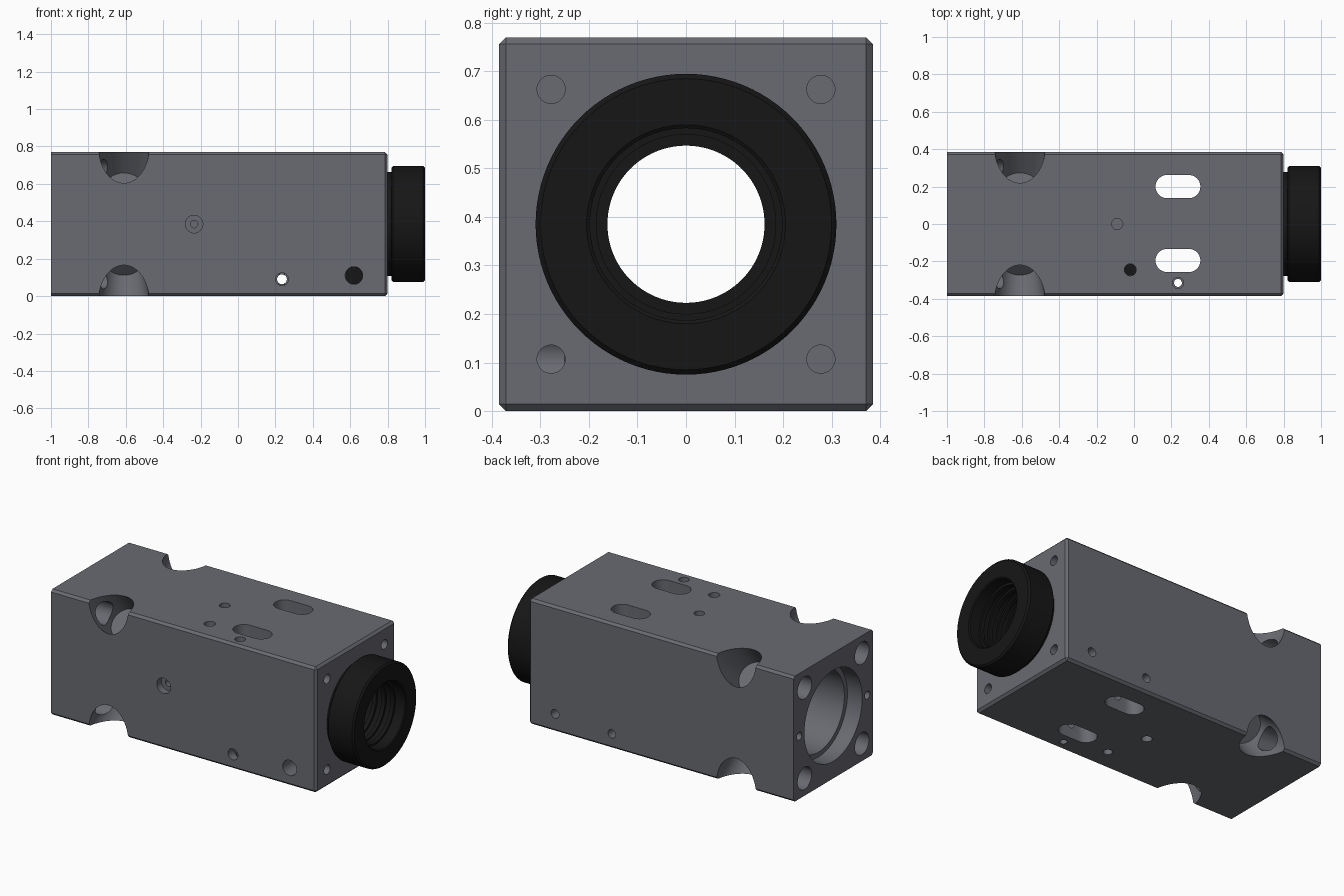
import bpy, bmesh, math
from mathutils import Vector

if "Cube" in bpy.data.objects:
    bpy.data.objects.remove(bpy.data.objects["Cube"])

H = 0.385           # half width of the square body
ZC = H              # height of the bore axis


def add_mesh(name, bm):
    bmesh.ops.recalc_face_normals(bm, faces=bm.faces[:])
    me = bpy.data.meshes.new(name)
    bm.to_mesh(me)
    bm.free()
    ob = bpy.data.objects.new(name, me)
    bpy.context.collection.objects.link(ob)
    return ob


def rod(name, p0, p1, r0, r1=None, seg=40):
    """Cylinder or cone between two points."""
    p0, p1 = Vector(p0), Vector(p1)
    d = p1 - p0
    bm = bmesh.new()
    bmesh.ops.create_cone(bm, cap_ends=True, segments=seg, radius1=r0,
                          radius2=r0 if r1 is None else r1, depth=d.length)
    rot = d.to_track_quat('Z', 'Y').to_matrix().to_4x4()
    bmesh.ops.transform(bm, matrix=rot, verts=bm.verts)
    bmesh.ops.translate(bm, vec=(p0 + p1) / 2, verts=bm.verts)
    return add_mesh(name, bm)


def lathe(name, profile, seg=96):
    """Spin a closed (x, radius) profile about the bore axis."""
    bm = bmesh.new()
    rings = []
    for i in range(seg):
        a = 2 * math.pi * i / seg
        rings.append([bm.verts.new((x, r * math.cos(a), ZC + r * math.sin(a))) for x, r in profile])
    n = len(profile)
    for i in range(seg):
        a, b = rings[i], rings[(i + 1) % seg]
        for j in range(n):
            k = (j + 1) % n
            bm.faces.new((a[j], a[k], b[k], b[j]))
    return add_mesh(name, bm)


def slot(name, cx, cy, half_len, r):
    """Stadium-shaped vertical cutter through the whole body."""
    bm = bmesh.new()
    pts = []
    for side in (0, 1):
        for i in range(17):
            a = -math.pi / 2 + math.pi * (side + i / 16)
            off = (half_len - r) * (1 if side == 0 else -1)
            pts.append(bm.verts.new((cx + off + r * math.cos(a), cy + r * math.sin(a), -0.1)))
    f = bm.faces.new(pts)
    ext = bmesh.ops.extrude_face_region(bm, geom=[f])
    bmesh.ops.translate(bm, vec=(0, 0, 1), verts=[v for v in ext['geom'] if isinstance(v, bmesh.types.BMVert)])
    return add_mesh(name, bm)


def cut(target, cutter):
    m = target.modifiers.new('cut', 'BOOLEAN')
    m.operation, m.solver, m.object = 'DIFFERENCE', 'EXACT', cutter
    bpy.context.view_layer.objects.active = target
    bpy.ops.object.modifier_apply(modifier=m.name)
    bpy.data.objects.remove(cutter)


def smooth(ob):
    bpy.ops.object.select_all(action='DESELECT')
    ob.select_set(True)
    bpy.context.view_layer.objects.active = ob
    bpy.ops.object.shade_smooth_by_angle(angle=math.radians(30))


# Materials
def material(name, c):
    m = bpy.data.materials.new(name)
    m.diffuse_color = (*c, 1)
    m.use_nodes = True
    m.node_tree.nodes["Principled BSDF"].inputs["Base Color"].default_value = m.diffuse_color
    return m


grey = material('anodised_grey', (0.14, 0.145, 0.165))
black = material('black', (0.008, 0.008, 0.008))

# Square body, chamfered everywhere except round the left end
bm = bmesh.new()
bmesh.ops.create_cube(bm, size=1)
for v in bm.verts:
    v.co = (-0.1 + v.co.x * 1.8, v.co.y * 2 * H, ZC + v.co.z * 2 * H)
edges = [e for e in bm.edges if any(v.co.x > 0 for v in e.verts)]
bmesh.ops.bevel(bm, geom=edges, offset=0.014, segments=1, affect='EDGES')
body = add_mesh('body', bm)

# Stepped main bore
for x0, x1, r in ((-1.1, -0.9, 0.28), (-0.95, 0.7, 0.25), (0.58, 0.9, 0.28)):
    cut(body, rod('bore_cutter', (x0, 0, ZC), (x1, 0, ZC), r, seg=96))

# Four corners: tapered diagonal pocket, left bolt bore, right screw hole
for sy in (-1, 1):
    for sz in (-1, 1):
        diag = Vector((0, sy, sz)).normalized()
        corner = Vector((-0.61, sy * H, ZC + sz * H))
        cut(body, rod('pocket_cutter', corner - diag * 0.255, corner + diag * 0.2,
                      0.097, 0.163, seg=64))
        y, z = sy * 0.278, ZC + sz * 0.278
        cut(body, rod('bolt_cutter', (-1.1, y, z), (-0.61, y, z), 0.068))
        cut(body, rod('screw_cutter', (0.65, y, z), (0.9, y, z), 0.029))
    # Small pin holes in the left end
    cut(body, rod('pin_cutter', (-1.1, sy * 0.33, ZC), (-0.85, sy * 0.33, ZC), 0.024))

# Two through slots
for cy in (0.2, -0.195):
    cut(body, slot('slot_cutter', 0.235, cy, 0.12, 0.062))

# Holes in the front, back, top and bottom: start, end, radius
holes = [
    ((-0.235, -0.5, ZC), (-0.235, -0.34, ZC), 0.047),
    ((-0.235, -0.4, ZC), (-0.235, -0.29, ZC), 0.02),
    ((0.235, -0.5, 0.09), (0.235, 0.5, 0.09), 0.026),
    ((0.235, -0.5, 0.09), (0.235, -0.33, 0.09), 0.034),
    ((0.62, -0.5, 0.11), (0.62, -0.15, 0.11), 0.047),
    ((0.62, 0.5, 0.11), (0.62, 0.2, 0.11), 0.027),
    ((-0.09, 0, 0.9), (-0.09, 0, 0.68), 0.03),
    ((-0.09, 0, -0.1), (-0.09, 0, 0.09), 0.03),
    ((-0.02, -0.245, 0.9), (-0.02, -0.245, 0.6), 0.032),
    ((-0.02, -0.245, -0.1), (-0.02, -0.245, 0.17), 0.026),
    ((0.235, -0.315, 0.9), (0.235, -0.315, -0.1), 0.021),
    ((0.235, -0.315, 0.9), (0.235, -0.315, 0.72), 0.03),
]
for p0, p1, r in holes:
    cut(body, rod('hole_cutter', p0, p1, r))
body.data.materials.clear()
body.data.materials.append(grey)
smooth(body)

# Dark plugs at the bottom of two holes
for name, p0, p1, r in (('side_plug', (0.62, -0.25, 0.11), (0.62, -0.14, 0.11), 0.0465),
                        ('top_plug', (-0.02, -0.245, 0.63), (-0.02, -0.245, 0.59), 0.0315)):
    plug = rod(name, p0, p1, r)
    plug.data.materials.append(black)
    smooth(plug)

# Black end ring: sleeve in the bore, neck, collar, and a grooved inside
profile = [(0.6, 0.162), (0.6, 0.278), (0.822, 0.278), (0.822, 0.302), (0.83, 0.31),
           (0.99, 0.31), (1.0, 0.3), (1.0, 0.205), (0.995, 0.198)]
for i in range(4):
    x = 0.93 - i * 0.06
    profile += [(x, 0.198), (x, 0.185), (x - 0.025, 0.185), (x - 0.025, 0.198)]
profile += [(0.7, 0.198), (0.7, 0.162)]
ring = lathe('end_ring', profile)
ring.data.materials.append(black)
smooth(ring)
